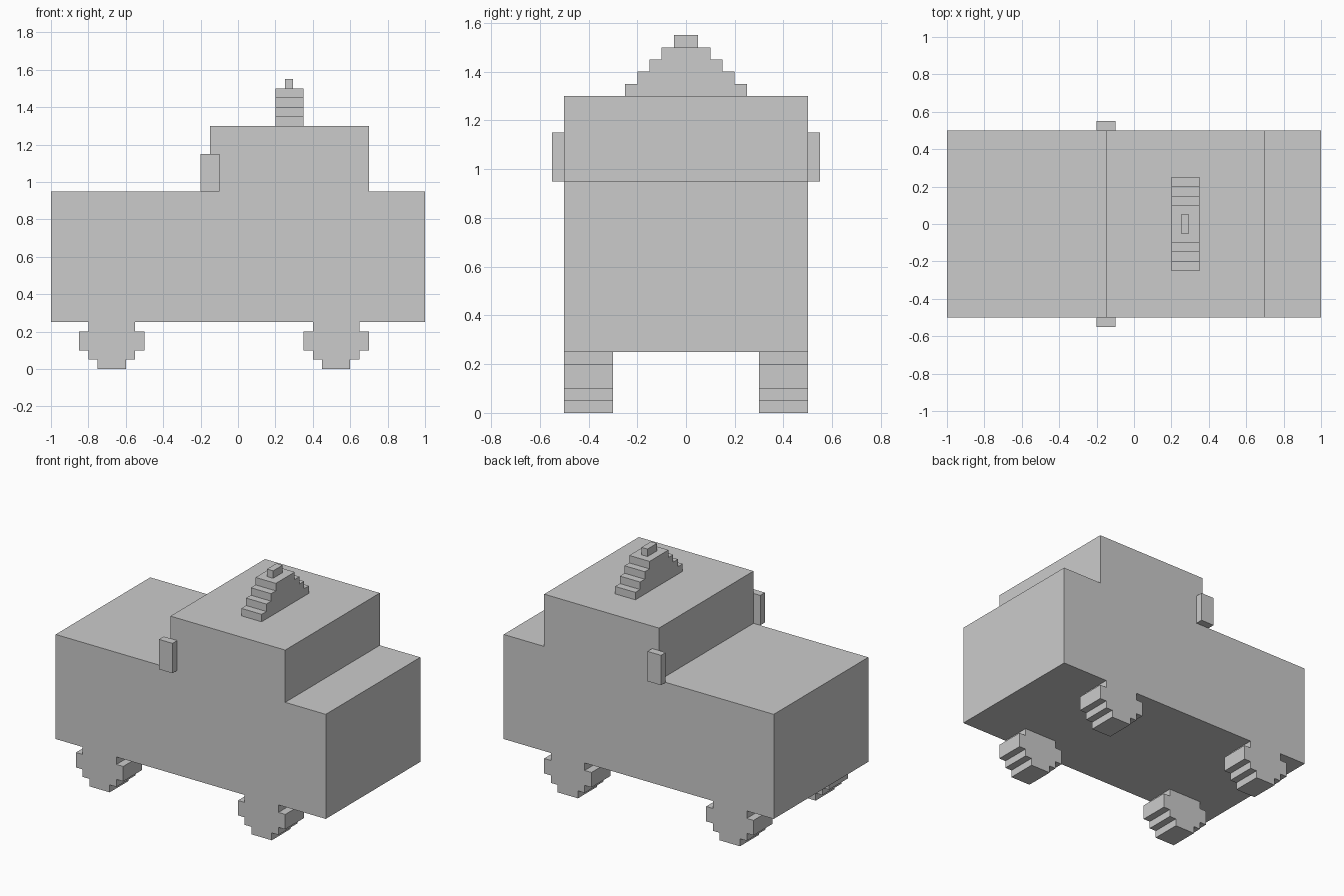
import bpy
import bmesh

if "Cube" in bpy.data.objects:
    bpy.data.objects.remove(bpy.data.objects["Cube"])


def extrude_profile(name, points, axis, start, end):
    """Extrude a closed 2D outline along x (points are y,z) or y (points are x,z)."""
    def place(a, b, d):
        return (d, a, b) if axis == 'x' else (a, d, b)
    bm = bmesh.new()
    face = bm.faces.new([bm.verts.new(place(a, b, start)) for a, b in points])
    new = bmesh.ops.extrude_face_region(bm, geom=[face])['geom']
    shift = (end - start, 0, 0) if axis == 'x' else (0, end - start, 0)
    bmesh.ops.translate(bm, vec=shift, verts=[g for g in new if isinstance(g, bmesh.types.BMVert)])
    bmesh.ops.recalc_face_normals(bm, faces=bm.faces)
    mesh = bpy.data.meshes.new(name)
    bm.to_mesh(mesh)
    bm.free()
    obj = bpy.data.objects.new(name, mesh)
    bpy.context.collection.objects.link(obj)
    return obj


def stepped(levels, centre=0):
    """Symmetric stepped outline from (half width, bottom, top) levels."""
    right = [(w, z) for w, low, high in levels for z in (low, high)]
    return [(centre + w, z) for w, z in right] + [(centre - w, z) for w, z in reversed(right)]


def box(x0, x1, z0, z1):
    return [(x0, z0), (x1, z0), (x1, z1), (x0, z1)]


# Car body with raised cabin
extrude_profile("body", [(-1, 0.25), (1, 0.25), (1, 0.95), (0.7, 0.95), (0.7, 1.3),
                         (-0.15, 1.3), (-0.15, 0.95), (-1, 0.95)], 'y', -0.5, 0.5)

# Stepped roof sign and its small cap
sign = [(0.25 - 0.05 * i, 1.3 + 0.05 * i, 1.35 + 0.05 * i) for i in range(4)]
extrude_profile("roof_sign", stepped(sign), 'x', 0.2, 0.35)
extrude_profile("roof_sign_cap", stepped([(0.05, 1.5, 1.55)]), 'x', 0.25, 0.295)

# Stepped wheels and side mirrors on both sides
wheel = [(0.075, 0, 0.05), (0.125, 0.05, 0.1), (0.175, 0.1, 0.2), (0.125, 0.2, 0.25)]
for side, s in (("right", -1), ("left", 1)):
    for end, x in (("front", -0.675), ("rear", 0.525)):
        extrude_profile(f"{end}_{side}_wheel", stepped(wheel, x), 'y', s * 0.3, s * 0.5)
    extrude_profile(f"{side}_mirror", box(-0.2, -0.1, 0.95, 1.15), 'y', s * 0.5, s * 0.55)
